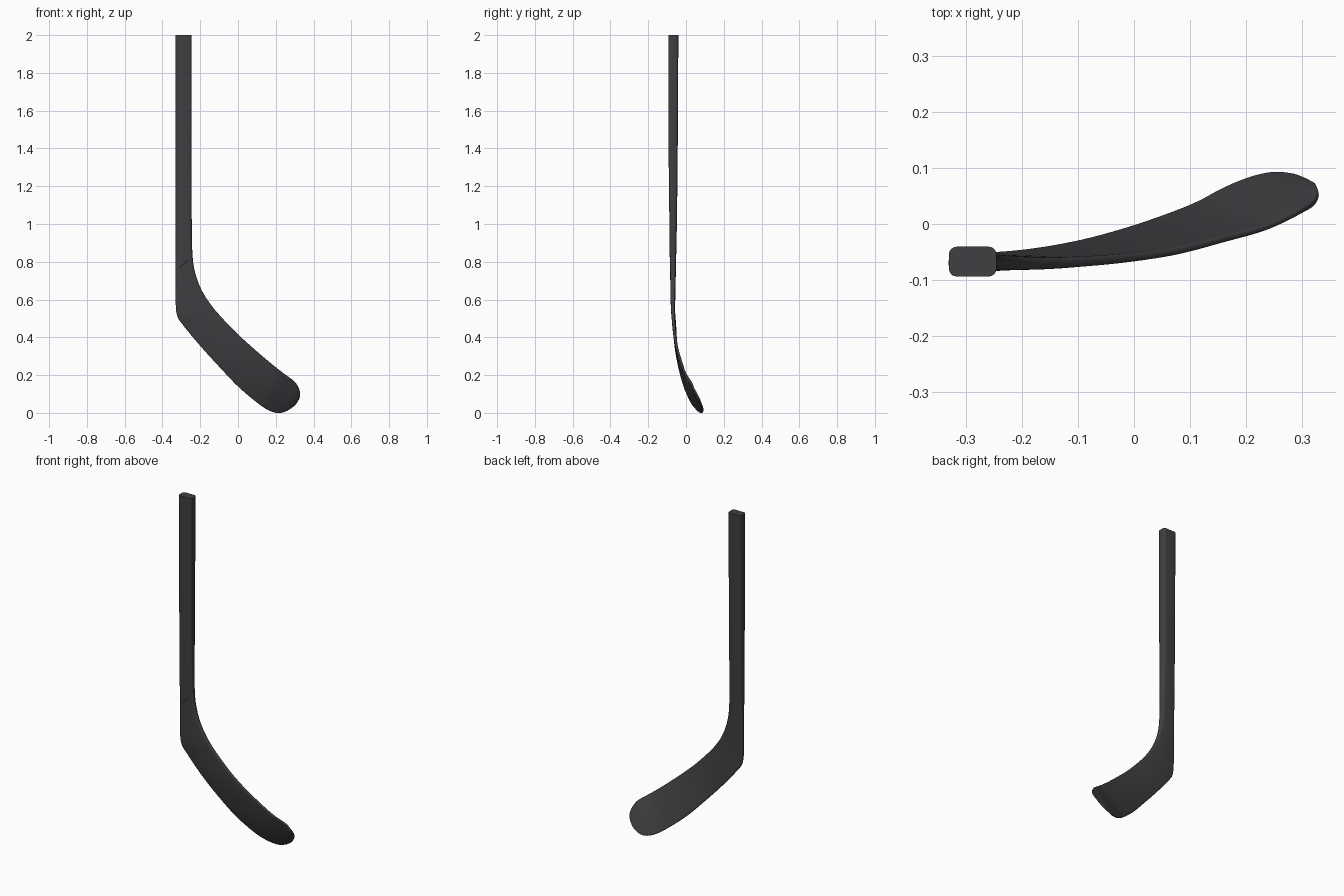
import bpy, bmesh, math
from mathutils import Vector

if "Cube" in bpy.data.objects:
    bpy.data.objects.remove(bpy.data.objects["Cube"])

# Key sections: lower edge x, z | upper edge x, z | lower y, upper y | thickness
KEYS = [
    (-.33, 2.0, -.245, 2.0, -.067, -.067, .053),
    (-.33, 1.5, -.245, 1.5, -.068, -.068, .050),
    (-.33, 1.05, -.245, 1.05, -.068, -.068, .041),
    (-.33, .82, -.241, .84, -.069, -.069, .034),
    (-.33, .68, -.225, .735, -.069, -.069, .028),
    (-.33, .58, -.19, .645, -.069, -.070, .024),
    (-.322, .515, -.145, .575, -.067, -.070, .021),
    (-.295, .47, -.10, .52, -.062, -.068, .019),
    (-.20, .355, -.01, .425, -.053, -.061, .016),
    (-.10, .245, .08, .343, -.035, -.048, .014),
    (.0, .14, .165, .27, -.007, -.026, .013),
    (.10, .055, .225, .222, .030, -.010, .012),
    (.16, .015, .265, .192, .061, .006, .012),
    (.21, .0, .30, .165, .081, .024, .012),
    (.25, .008, .32, .135, .089, .036, .012),
    (.285, .028, .329, .105, .086, .053, .011),
    (.308, .05, .324, .077, .078, .069, .008),
]
STEPS = 5
CORNER = 4


def spline(keys, steps):
    """Catmull-Rom interpolation of whole section rows."""
    rows = []
    for i in range(len(keys) - 1):
        a, b, c, d = (keys[max(i - 1, 0)], keys[i], keys[i + 1],
                      keys[min(i + 2, len(keys) - 1)])
        for s in range(steps):
            t = s / steps
            rows.append([.5 * (2 * q + (r - p) * t
                               + (2 * p - 5 * q + 4 * r - w) * t * t
                               + (3 * q - p - 3 * r + w) * t ** 3)
                         for p, q, r, w in zip(a, b, c, d)])
    rows.append(list(keys[-1]))
    return rows


def rounded_rect(w, t):
    """Outline points of a rounded rectangle of width w and thickness t."""
    r = min(.014, t * .42, w * .4)
    pts = []
    for k, (sx, sy) in enumerate(((1, 1), (-1, 1), (-1, -1), (1, -1))):
        for j in range(CORNER + 1):
            a = math.pi / 2 * (k + j / CORNER)
            pts.append((sx * (w / 2 - r) + r * math.cos(a),
                        sy * (t / 2 - r) + r * math.sin(a)))
    return pts


def finish(bm, name, mat):
    bmesh.ops.recalc_face_normals(bm, faces=bm.faces)
    me = bpy.data.meshes.new(name)
    bm.to_mesh(me)
    bm.free()
    ob = bpy.data.objects.new(name, me)
    bpy.context.collection.objects.link(ob)
    me.materials.append(mat)
    return ob


def material(name, col):
    m = bpy.data.materials.new(name)
    m.diffuse_color = (*col, 1)
    m.use_nodes = True
    m.node_tree.nodes["Principled BSDF"].inputs["Base Color"].default_value = m.diffuse_color
    return m


# Shaft and curved blade as one loft
rows = spline(KEYS, STEPS)
ends = [(Vector((r[0], r[4], r[1])), Vector((r[2], r[5], r[3])), r[6]) for r in rows]
mids = [(p + q) / 2 for p, q, _ in ends]
bm = bmesh.new()
rings = []
for i, (p, q, t) in enumerate(ends):
    tangent = mids[min(i + 1, len(mids) - 1)] - mids[max(i - 1, 0)]
    across = (q - p).normalized()
    normal = across.cross(tangent).normalized()
    rings.append([bm.verts.new(mids[i] + across * u + normal * v)
                  for u, v in rounded_rect((q - p).length, t)])
n = len(rings[0])
for a, b in zip(rings, rings[1:]):
    for j in range(n):
        k = (j + 1) % n
        bm.faces.new((a[j], a[k], b[k], b[j]))
bm.faces.new(rings[0])
bm.faces.new(rings[-1])
stick = finish(bm, "stick_shaft_and_blade", material("dark_grey", (.05, .05, .056)))

# Thin diagonal seam on the front of the shaft, where the blade begins
bm = bmesh.new()
bmesh.ops.create_cube(bm, size=1)
for v in bm.verts:
    v.co = Vector((v.co.x * .064, v.co.y * .004, v.co.z * .005))
seam = finish(bm, "joint_seam", material("seam_black", (.015, .015, .017)))
seam.location = (-.288, -.0835, .788)
seam.rotation_euler = (0, -math.radians(45), 0)

# Smooth shading with crisp ends
bpy.context.view_layer.objects.active = stick
stick.select_set(True)
bpy.ops.object.shade_smooth_by_angle(angle=math.radians(40))
